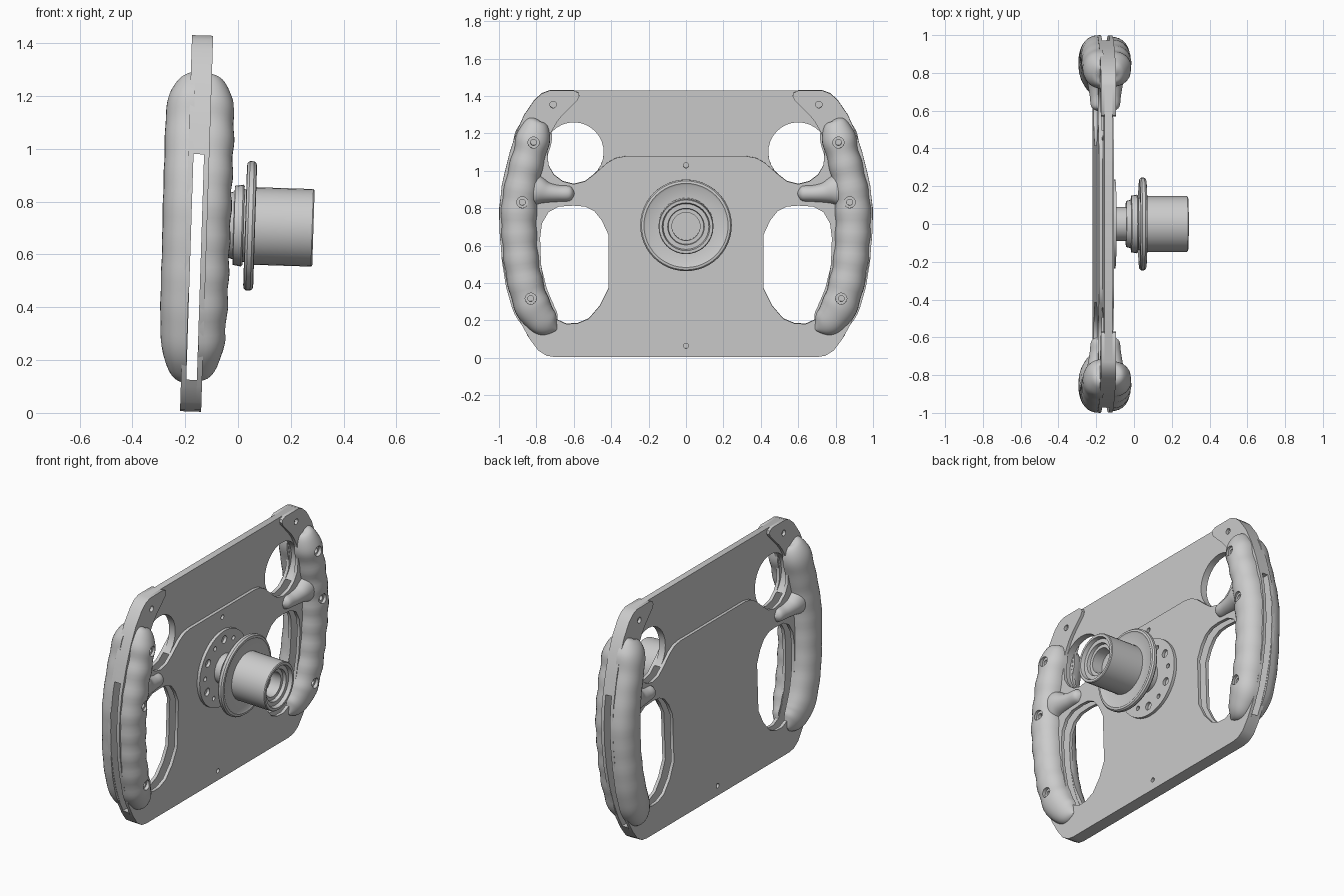
import bpy, bmesh
from math import sin, cos, pi, radians
from mathutils import Matrix, Vector

if "Cube" in bpy.data.objects:
    bpy.data.objects.remove(bpy.data.objects["Cube"])

# Whole wheel leans slightly: local x = plate normal, y = across, z = up
C = Vector((-0.157, 0, 0.715))
M = Matrix.Translation(C) @ Matrix.Rotation(0.032, 4, 'Y') @ Matrix.Translation((0, 0, -0.715))
YZ = Matrix(((0, 0, 1, 0), (1, 0, 0, 0), (0, 1, 0, 0), (0, 0, 0, 1)))


def circle(y, z, r, n=24):
    return [(y + r * cos(2 * pi * i / n), z + r * sin(2 * pi * i / n)) for i in range(n)]


def mirrored(half):
    return half + [(-y, z) for y, z in reversed(half) if abs(y) > 1e-4]


def flip(pts):
    return [(-y, z) for y, z in pts]


def plate(name, loops, x0, x1):
    """Flat sheet in the yz plane; extra loops become holes."""
    cu = bpy.data.curves.new(name, 'CURVE')
    cu.dimensions, cu.fill_mode, cu.extrude = '2D', 'BOTH', abs(x1 - x0) / 2
    for pts in loops:
        s = cu.splines.new('POLY')
        s.points.add(len(pts) - 1)
        for p, (y, z) in zip(s.points, pts):
            p.co = (y, z, 0, 1)
        s.use_cyclic_u = True
    ob = bpy.data.objects.new(name, cu)
    bpy.context.collection.objects.link(ob)
    ob.matrix_world = M @ Matrix.Translation(((x0 + x1) / 2, 0, 0)) @ YZ
    bpy.ops.object.select_all(action='DESELECT')
    ob.select_set(True)
    bpy.context.view_layer.objects.active = ob
    bpy.ops.object.convert(target='MESH')
    return bpy.context.object


def rings_mesh(name, rings):
    """Skin a list of closed rings and cap both ends."""
    bm = bmesh.new()
    vs = [[bm.verts.new(p) for p in r] for r in rings]
    n = len(vs[0])
    for a, b in zip(vs, vs[1:]):
        for i in range(n):
            bm.faces.new((a[i], a[(i + 1) % n], b[(i + 1) % n], b[i]))
    bm.faces.new(vs[0])
    bm.faces.new(vs[-1])
    bmesh.ops.recalc_face_normals(bm, faces=bm.faces)
    me = bpy.data.meshes.new(name)
    bm.to_mesh(me)
    bm.free()
    ob = bpy.data.objects.new(name, me)
    bpy.context.collection.objects.link(ob)
    ob.matrix_world = M
    return ob


def lathe(name, profile, y, z, n=32):
    return rings_mesh(name, [[(x, y + r * cos(2 * pi * i / n), z + r * sin(2 * pi * i / n))
                              for i in range(n)] for x, r in profile])


def spline(pts, steps):
    """Catmull-Rom through tuples."""
    P = [Vector(p) for p in pts]
    P = [P[0]] + P + [P[-1]]
    out = []
    for a, b, c, d in zip(P, P[1:], P[2:], P[3:]):
        for k in range(steps):
            t = k / steps
            out.append(0.5 * (2 * b + (c - a) * t + (2 * a - 5 * b + 4 * c - d) * t * t
                              + (3 * b - a - 3 * c + d) * t ** 3))
    return out + [P[-1]]


def loft(name, stations, side, face, wave=0.0, grow=0.0):
    """Domed bar on the plate; stations are (y, z, half width, height)."""
    S = spline(stations, 6)
    rings = []
    for i, s in enumerate(S):
        a, b = S[max(i - 1, 0)], S[min(i + 1, len(S) - 1)]
        t = Vector((b[0] - a[0], b[1] - a[1])).normalized()
        w = 1 + wave * sin(2 * pi * s[1] / 0.125)
        hw, h = max(s[2], 0.005) * w + grow, max(s[3], 0.005) * w
        ring = []
        for k in range(17):
            c, d = cos(pi * k / 16), sin(pi * k / 16)
            ring.append((face * (0.022 + (h + 0.016) * abs(d) ** 0.8),
                         side * (s[0] - t[1] * hw * c), s[1] + t[0] * hw * c))
        rings.append(ring)
    return rings_mesh(name, rings)


# Outlines (right half)
outer_low = [(0, .005), (.70, .005), (.745, .012), (.79, .04), (.835, .10), (.88, .18)]
outer_mid = [(.925, .29), (.96, .41), (.985, .54), (.997, .68), (.997, .80), (.985, .92), (.972, .98)]
outer_top = [(.945, 1.09), (.91, 1.20), (.865, 1.30), (.81, 1.38), (.77, 1.415), (.73, 1.43)]
skin = mirrored(outer_low + outer_mid + outer_top + [
    (.60, 1.43), (.575, 1.418), (.57, 1.40), (.58, 1.38), (.66, 1.30), (.69, 1.262), (.725, 1.20),
    (.742, 1.12), (.735, 1.03), (.706, .98), (.66, .945), (.60, .93), (.54, .945), (.494, .98),
    (.42, 1.045), (.375, 1.07), (.32, 1.08), (0, 1.08)])
window = [(.415, .37), (.415, .66), (.45, .735), (.49, .785), (.54, .81), (.60, .815), (.68, .81),
          (.735, .78), (.77, .72), (.78, .64), (.775, .50), (.755, .37), (.725, .27), (.69, .205),
          (.64, .182), (.58, .185), (.52, .21), (.46, .28)]

# Core sheet, open between the skins in the middle
arc = [(.6 + .16 * cos(radians(a)), 1.1 + .16 * sin(radians(a)))
       for a in [228.6 - i * 277.2 / 24 for i in range(25)]]
plate("core_upper", [mirrored([(0, .98)] + arc + [(.972, .98)] + outer_top + [(0, 1.43)])], -.021, .021)
plate("core_lower", [mirrored(outer_low[:-1] + [(.852, .125), (0, .125)])], -.021, .021)

# Front and back skins with windows and screw holes
holes = [circle(y, z, r, 12) for y, z, r in
         [(0, 1.03, .014), (0, .065, .014), (.71, 1.355, .018), (-.71, 1.355, .018)]]
plate("front_skin", [skin, window, flip(window)] + holes, .02, .04)
plate("back_skin", [skin, window, flip(window)] + holes[1:], -.04, -.02)

# Grips, thumb rests and recessed grip screws
grip = [(.798, 1.278, .012, .005), (.803, 1.262, .055, .045), (.812, 1.20, .088, .082),
        (.835, 1.10, .088, .092), (.868, .97, .09, .092), (.892, .80, .096, .092),
        (.889, .62, .093, .09), (.87, .45, .093, .09), (.83, .30, .095, .085),
        (.785, .222, .09, .072), (.735, .178, .068, .045), (.692, .152, .012, .005)]
thumb = [(.84, .90, .10, .07), (.79, .895, .078, .066), (.74, .885, .055, .055),
         (.68, .88, .045, .045), (.62, .88, .04, .036), (.597, .88, .01, .005)]
for side, label in ((1, "right"), (-1, "left")):
    g = loft(f"front_grip_{label}", grip, side, 1, wave=.03)
    for y, z, x in ((.815, 1.155, .108), (.875, .835, .112), (.83, .32, .102)):
        cut = lathe("screw_cutter", [(x - .035, .016), (x, .016), (x, .03), (.2, .03)], side * y, z, 16)
        cut.hide_render = True
        mod = g.modifiers.new("screw", 'BOOLEAN')
        mod.operation, mod.object = 'DIFFERENCE', cut
        bpy.context.view_layer.objects.active = g
        bpy.ops.object.modifier_apply(modifier=mod.name)
        bpy.data.objects.remove(cut)
    loft(f"back_grip_{label}", grip, side, -1, wave=.01, grow=.01)
    loft(f"front_thumb_rest_{label}", thumb, side, 1)
    loft(f"back_thumb_rest_{label}", thumb, side, -1)

# Bolt disc on the plate, with alternating hole sizes
bolts = [circle(.18 * cos(pi * i / 6), .715 + .18 * sin(pi * i / 6), .024 if i % 2 else .014, 12)
         for i in range(12)]
plate("bolt_disc", [circle(0, .715, .235, 48)] + bolts, .04, .058)

# Quick-release hub: neck, collars, pull ring and hollow tube
lathe("hub_neck", [(.05, .09), (.115, .09), (.115, .122), (.14, .128), (.142, .15), (.172, .155),
                   (.178, .15), (.178, .138), (.23, .138)], 0, .715)
lathe("pull_ring", [(.188, .13), (.188, .215), (.184, .225), (.186, .238), (.195, .245), (.211, .245),
                    (.22, .238), (.222, .225), (.216, .215), (.216, .13)], 0, .715, 48)
lathe("hub_tube", [(.20, .147), (.438, .147), (.443, .143), (.443, .128), (.42, .122), (.42, .098),
                   (.40, .095), (.40, .075), (.33, .075)], 0, .715)

# Shading
bpy.ops.object.select_all(action='SELECT')
bpy.context.view_layer.objects.active = bpy.data.objects["hub_tube"]
bpy.ops.object.shade_smooth_by_angle(angle=radians(35))
